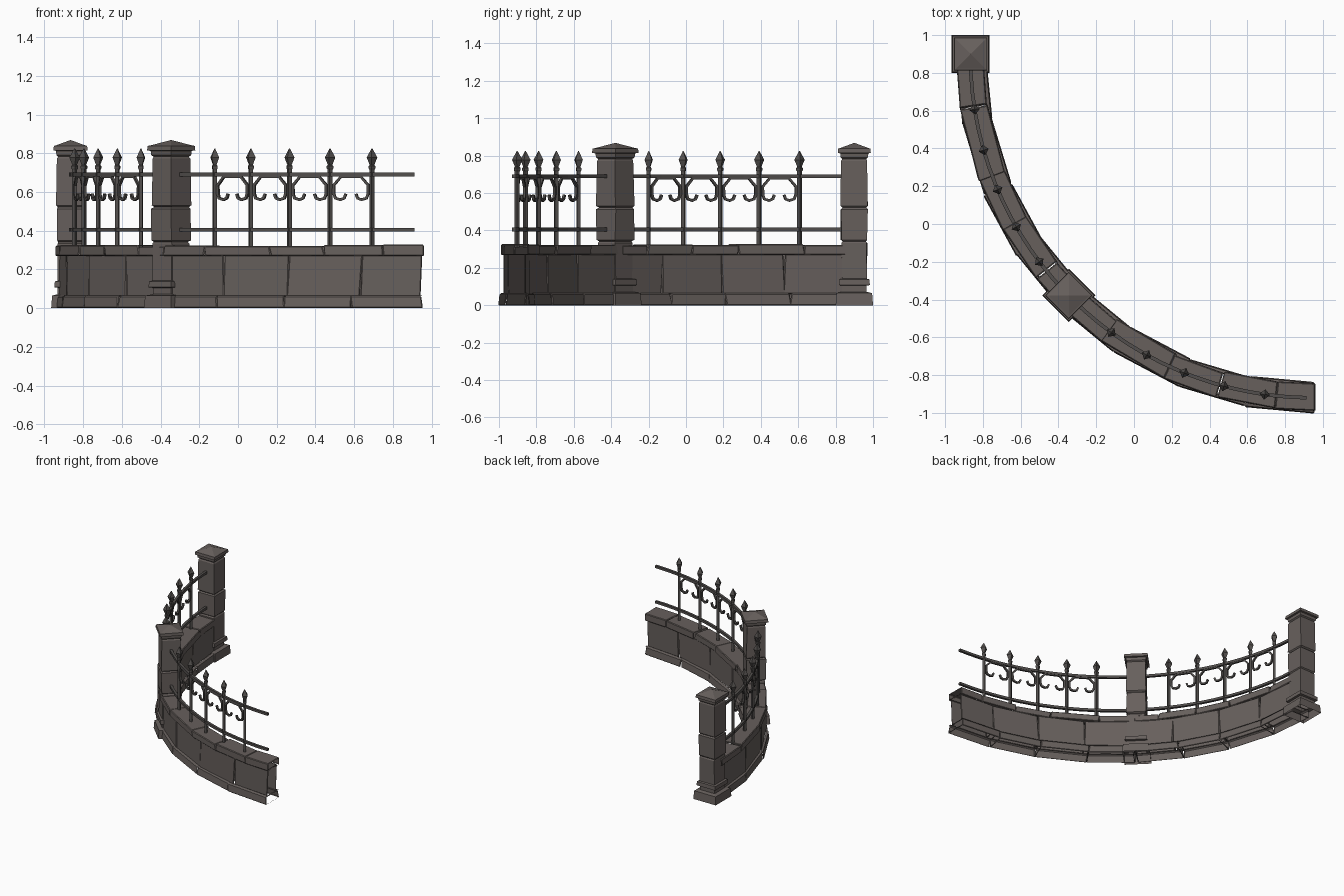
import bpy, bmesh, math, random
from mathutils import Vector

if "Cube" in bpy.data.objects:
    bpy.data.objects.remove(bpy.data.objects["Cube"])

random.seed(4)
CX, CY, R = 0.944, 0.890, 1.81          # centre and radius of the quarter-circle plan


def material(name, rgb):
    m = bpy.data.materials.new(name)
    m.diffuse_color = (*rgb, 1)
    m.use_nodes = True
    m.node_tree.nodes["Principled BSDF"].inputs["Base Color"].default_value = m.diffuse_color
    return m


STONE = material("grey brown stone", (0.135, 0.116, 0.108))
IRON = material("dark iron", (0.085, 0.078, 0.074))


def polar(deg, off=0.0, z=0.0):
    a = math.radians(deg)
    return Vector((CX - (R + off) * math.cos(a), CY - (R + off) * math.sin(a), z))


def finish(bm, name, mat):
    me = bpy.data.meshes.new(name)
    bm.to_mesh(me)
    bm.free()
    me.materials.append(mat)
    ob = bpy.data.objects.new(name, me)
    bpy.context.collection.objects.link(ob)
    return ob


def loft(bm, rings, cap_start=True, cap_end=True):
    """Skin a list of point rings with quads."""
    vs = [[bm.verts.new(p) for p in ring] for ring in rings]
    n = len(vs[0])
    new = []
    for A, B in zip(vs, vs[1:]):
        for j in range(n):
            new.append(bm.faces.new((A[j], A[(j + 1) % n], B[(j + 1) % n], B[j])))
    if cap_start:
        new.append(bm.faces.new(vs[0][::-1]))
    if cap_end:
        new.append(bm.faces.new(vs[-1]))
    bmesh.ops.recalc_face_normals(bm, faces=new)


def block(bm, bottom, top, skip, bevel):
    """Chamfered shell stone; faces listed in skip (hidden sides) are left open."""
    b = bmesh.new()
    v = [b.verts.new(p) for p in bottom + top]
    for f in ((3, 2, 1, 0), (4, 5, 6, 7), (0, 1, 5, 4), (1, 2, 6, 5), (2, 3, 7, 6), (3, 0, 4, 7)):
        b.faces.new([v[i] for i in f])
    bmesh.ops.recalc_face_normals(b, faces=b.faces)
    b.faces.ensure_lookup_table()
    hidden = [b.faces[i].normal.copy() for i in skip]
    if bevel:
        bmesh.ops.bevel(b, geom=b.edges[:], offset=bevel, segments=1, affect='EDGES')
        b.normal_update()
    gone = [f for f in b.faces if any(f.normal.dot(n) > 0.97 for n in hidden)]
    bmesh.ops.delete(b, geom=gone, context='FACES')
    tmp = bpy.data.meshes.new("tmp")
    b.to_mesh(tmp)
    b.free()
    bm.from_mesh(tmp)
    bpy.data.meshes.remove(tmp)


BOTTOM, TOP, END_B, END_A = 0, 1, 3, 5


def course(name, joints, profile, jit, open_top):
    """One course of straight stones along the arc; profile is the (z, half width) of each tier."""
    bm = bmesh.new()
    for a, b in zip(joints, joints[1:]):
        o, i, dz = (random.uniform(-jit, jit) for _ in range(3))
        lean = random.uniform(-0.25, 0.25)

        def ring(z, h, s):
            return [polar(a + s, h + o, z), polar(b + s, h + o, z),
                    polar(b + s, -h + i, z), polar(a + s, -h + i, z)]
        for (z0, h0), (z1, h1) in zip(profile, profile[1:]):
            ledge = z1 - z0 < 0.01
            skip = [BOTTOM, END_A, END_B] + ([TOP] if open_top or ledge else [])
            s = 0 if ledge else lean
            block(bm, ring(z0, h0, -s), ring(z1 + (0 if ledge or open_top else dz), h1, s), skip,
                  0 if ledge else 0.005)
    return finish(bm, name, STONE)


def tube(bm, pts, r, sides=4, ref=Vector((0, 0, 1))):
    """Sweep a small polygon along a path."""
    rings = []
    for k, p in enumerate(pts):
        t = (pts[min(k + 1, len(pts) - 1)] - pts[max(k - 1, 0)]).normalized()
        u = t.cross(ref).normalized()
        w = t.cross(u)
        rings.append([p + r * (math.cos(q) * u + math.sin(q) * w)
                      for q in [math.tau * (j + 0.5) / sides for j in range(sides)]])
    loft(bm, rings)


def picket(bm, deg):
    """Square bar with a four-sided spear head."""
    c = polar(deg)
    loft(bm, [[c + Vector((r * math.cos(q), r * math.sin(q), z))
               for q in [math.radians(deg) + math.tau * j / 4 for j in range(4)]]
              for z, r in ((.31, .0135), (.715, .0135), (.722, .018), (.734, .018), (.740, .012),
                           (.778, .028), (.825, .002))])


# Half outline of a scroll arch: (fraction of the gap from its middle, height)
HALF = [(0.12, .590), (0.16, .568), (0.25, .560), (0.37, .568), (0.41, .592),
        (0.41, .635), (0.24, .678)]


def bay(start, label):
    """Wall courses and railing for one 45 degree bay."""
    end = start + (45.5 if start else 45)
    course(label + "_wall_foot", [start, start + 11, start + 23, start + 34, end - 0.3],
           [(0, .081), (.062, .074), (.066, .058)], 0.004, True)
    course(label + "_wall_body", [start, start + 12, start + 23.5, start + 35.5, end - 0.4],
           [(.06, .059), (.275, .059)], 0.003, True)
    course(label + "_wall_coping", [start, start + 8.5, start + 20.5, start + 29.5, start + 39, end],
           [(.266, .057), (.269, .072), (.322, .071)], 0.006, False)
    bm = bmesh.new()
    for z in (0.405, 0.69):
        tube(bm, [polar(start + 44 * k / 14, 0, z) for k in range(15)], 0.0135)
    finish(bm, label + "_rails", IRON)
    bm = bmesh.new()
    angles = [start + 9 + 7 * k for k in range(5)]
    for a in angles:
        picket(bm, a)
    finish(bm, label + "_pickets", IRON)
    bm = bmesh.new()
    for m in [a + 3.5 for a in angles[:-1]]:
        pts = [polar(m - 7 * f, 0, z) for f, z in HALF]
        pts += [polar(m + 7 * f, 0, z) for f, z in reversed(HALF)]
        tube(bm, pts, 0.010, 4, polar(m, 1) - polar(m))
    finish(bm, label + "_scrolls", IRON)


# Pillar profile (height, half width): foot, collar, two grooved stones, slab and pyramid cap
PILLAR = [(0, .100), (.065, .095), (.072, .066), (.105, .066), (.108, .083), (.138, .081),
          (.142, .067), (.333, .067), (.342, .062), (.350, .071), (.513, .072), (.522, .063),
          (.531, .072), (.772, .069), (.782, .064), (.790, .073), (.812, .075), (.815, .088),
          (.838, .086), (.840, .077), (.868, .001)]


def pillar(name, x, y, rot):
    bm = bmesh.new()
    a0 = math.radians(rot + 45)
    rings = []
    for z, h in PILLAR:
        j = 0.003 if 0.14 < z < 0.78 else 0
        rings.append([Vector((x + h * math.sqrt(2) * math.cos(a0 + k * math.pi / 2) + random.uniform(-j, j),
                              y + h * math.sqrt(2) * math.sin(a0 + k * math.pi / 2) + random.uniform(-j, j),
                              z)) for k in range(4)])
    loft(bm, rings, cap_start=False)
    finish(bm, name, STONE)


bay(0, "left_bay")
bay(45, "right_bay")
pillar("end_pillar", -0.865, 0.90, 0)
pillar("middle_pillar", -0.345, -0.378, 45)
